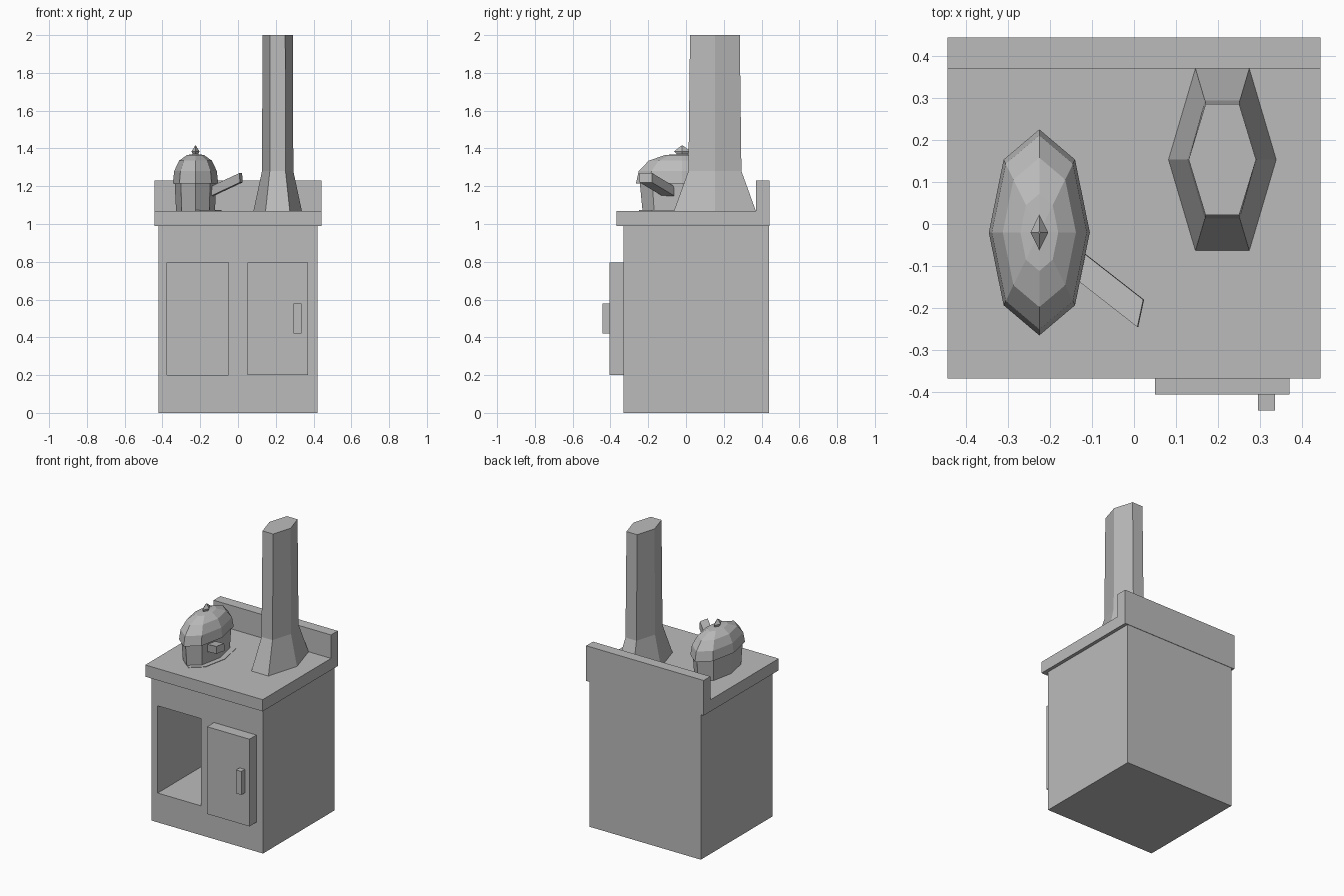
import bpy, bmesh
from math import cos, sin, tau
from mathutils import Vector

cube = bpy.data.objects.get("Cube")
if cube:
    bpy.data.objects.remove(cube, do_unlink=True)

GREY = (0.5, 0.5, 0.5, 1)
grey = bpy.data.materials.new("plain grey")
grey.diffuse_color = GREY
grey.use_nodes = True
grey.node_tree.nodes["Principled BSDF"].inputs["Base Color"].default_value = GREY


def finish(name, bm):
    bmesh.ops.recalc_face_normals(bm, faces=bm.faces)
    mesh = bpy.data.meshes.new(name)
    bm.to_mesh(mesh)
    bm.free()
    mesh.materials.append(grey)
    obj = bpy.data.objects.new(name, mesh)
    bpy.context.collection.objects.link(obj)
    return obj


def box(name, low, high):
    low, high = Vector(low), Vector(high)
    bm = bmesh.new()
    bmesh.ops.create_cube(bm, size=1)
    bmesh.ops.scale(bm, vec=high - low, verts=bm.verts)
    bmesh.ops.translate(bm, vec=(low + high) / 2, verts=bm.verts)
    return finish(name, bm)


def loft(name, center, sides, rings):
    """Stack elliptical rings of (x radius, y radius, z) and cap both ends."""
    bm = bmesh.new()
    loops = [[bm.verts.new((center[0] + rx * cos(tau * i / sides),
                            center[1] + ry * sin(tau * i / sides), z))
              for i in range(sides)] for rx, ry, z in rings]
    for a, b in zip(loops, loops[1:]):
        for i in range(sides):
            j = (i + 1) % sides
            bm.faces.new((a[i], a[j], b[j], b[i]))
    bm.faces.new(loops[0])
    bm.faces.new(loops[-1])
    return finish(name, bm)


# Cabinet with an open compartment on the left half of the front
cabinet = box("cabinet", (-0.42, -0.33, 0), (0.42, 0.44, 0.99))
cutter = box("compartment_cutter", (-0.375, -0.5, 0.2), (-0.05, 0.38, 0.795))
cutter.hide_render = True
cut = cabinet.modifiers.new("compartment", "BOOLEAN")
cut.operation = "DIFFERENCE"
cut.solver = "EXACT"
cut.object = cutter
bpy.context.view_layer.objects.active = cabinet
bpy.ops.object.modifier_apply(modifier=cut.name)
bpy.data.objects.remove(cutter, do_unlink=True)

# Worktop, splashback, door and handle
box("worktop", (-0.443, -0.367, 0.99), (0.443, 0.443, 1.07))
box("splashback", (-0.443, 0.37, 1.07), (0.443, 0.443, 1.23))
box("door", (0.05, -0.405, 0.2), (0.37, -0.33, 0.795))
box("door_handle", (0.295, -0.443, 0.42), (0.335, -0.405, 0.58))

# Chimney with a flared foot
loft("chimney", (0.21, 0.153), 6,
     [(0.128, 0.25, 1.07), (0.083, 0.162, 1.28), (0.08, 0.152, 2.0)])

# Hob plate and kettle
loft("hob_plate", (-0.2, -0.015), 8, [(0.113, 0.233, 1.07), (0.113, 0.233, 1.073)])


def kettle_part(name, sides, profile):
    return loft(name, (-0.225, -0.02), sides, [(r, r * 2.04, z) for r, z in profile])


kettle_part("kettle_body", 8, [(0.103, 1.07), (0.11, 1.215)])
kettle_part("kettle_lid", 8, [(0.12, 1.215), (0.113, 1.28), (0.087, 1.335),
                              (0.045, 1.365), (0.01, 1.37)])
kettle_part("kettle_knob", 4, [(0.01, 1.36), (0.021, 1.385), (0.002, 1.415)])

# Spout: a tip quad swept back into the kettle body
bm = bmesh.new()
tip = bm.faces.new([bm.verts.new((x, y, z)) for x, y, z in (
    (0.01, -0.245, 1.22), (0.024, -0.18, 1.22),
    (0.022, -0.18, 1.27), (0.008, -0.245, 1.27))])
back = bmesh.ops.extrude_face_region(bm, geom=[tip], use_keep_orig=True)["geom"]
bmesh.ops.translate(bm, vec=(-0.16, 0.125, -0.075),
                    verts=[v for v in back if isinstance(v, bmesh.types.BMVert)])
finish("kettle_spout", bm)
